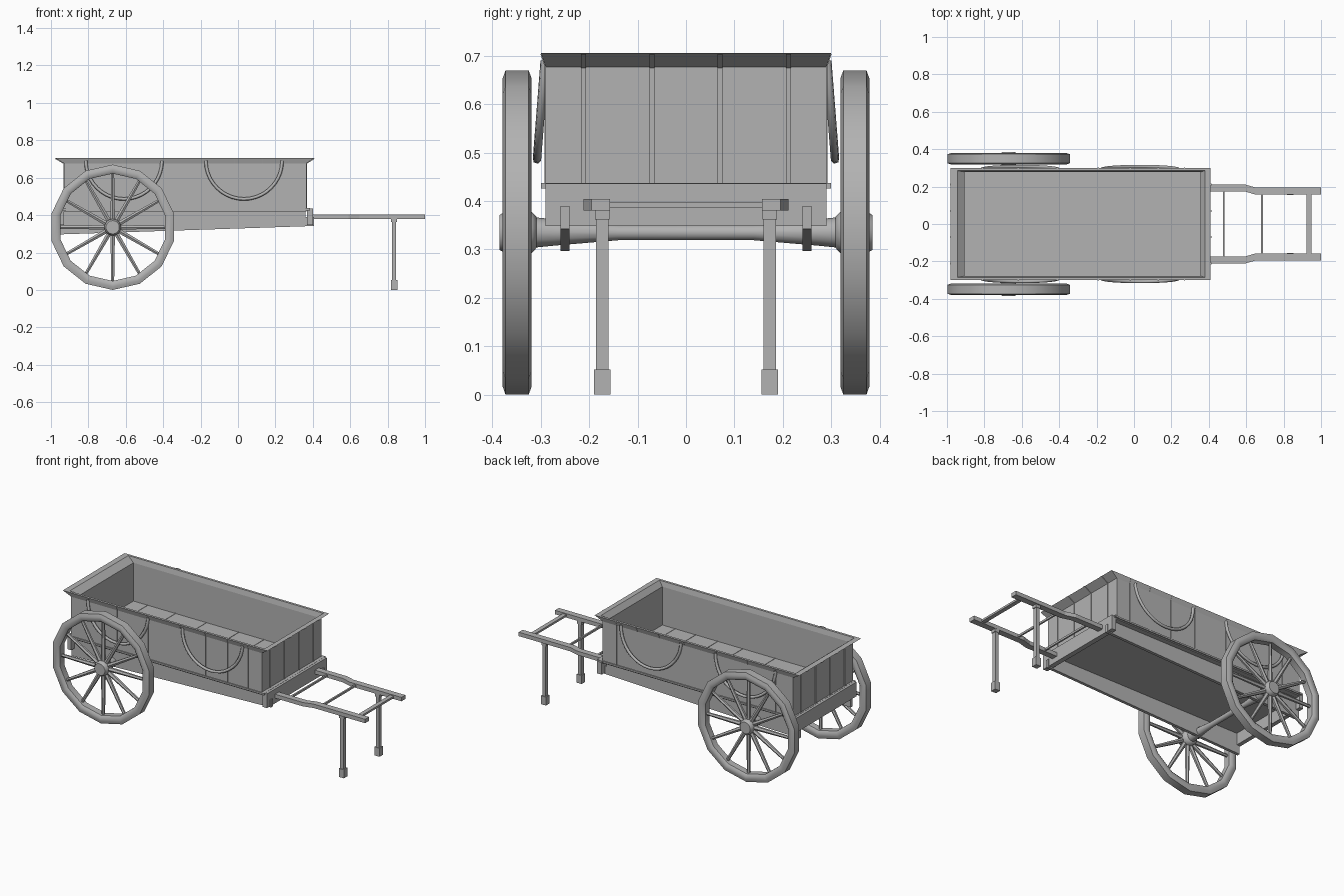
import bpy, bmesh, math
from mathutils import Matrix, Vector

if "Cube" in bpy.data.objects:
    bpy.data.objects.remove(bpy.data.objects["Cube"])

wood = bpy.data.materials.new("weathered_grey")
wood.use_nodes = True
GREY = (0.45, 0.45, 0.45, 1)
wood.diffuse_color = GREY
wood.node_tree.nodes["Principled BSDF"].inputs["Base Color"].default_value = GREY


def finish(name, bm, smooth=False):
    bmesh.ops.recalc_face_normals(bm, faces=bm.faces)
    mesh = bpy.data.meshes.new(name)
    bm.to_mesh(mesh)
    bm.free()
    obj = bpy.data.objects.new(name, mesh)
    bpy.context.collection.objects.link(obj)
    mesh.materials.append(wood)
    if smooth:
        bpy.ops.object.select_all(action='DESELECT')
        obj.select_set(True)
        bpy.context.view_layer.objects.active = obj
        bpy.ops.object.shade_smooth_by_angle(angle=math.radians(50))
    return obj


def box(name, x0, x1, y0, y1, z0, z1):
    bm = bmesh.new()
    bmesh.ops.create_cube(bm, size=1)
    for v in bm.verts:
        v.co = Vector(((x0 + x1) / 2 + v.co.x * (x1 - x0),
                       (y0 + y1) / 2 + v.co.y * (y1 - y0),
                       (z0 + z1) / 2 + v.co.z * (z1 - z0)))
    return finish(name, bm)


def loft(bm, rings, closed=False):
    """Skin equal-length rings of points; cap both ends unless closed."""
    loops = [[bm.verts.new(p) for p in ring] for ring in rings]
    pairs = list(zip(loops, loops[1:]))
    if closed:
        pairs.append((loops[-1], loops[0]))
    for a, b in pairs:
        for i in range(len(a)):
            j = (i + 1) % len(a)
            bm.faces.new((a[i], a[j], b[j], b[i]))
    if not closed:
        bm.faces.new(loops[0])
        bm.faces.new(loops[-1])


def extrude(name, profile, to_point, low, high):
    """Prism of a 2D profile between two offsets."""
    bm = bmesh.new()
    loft(bm, [[to_point(u, v, d) for u, v in profile] for d in (low, high)])
    return finish(name, bm)


def circle(cx, y, cz, r, n):
    return [(cx + r * math.sin(2 * math.pi * i / n), y,
             cz + r * math.cos(2 * math.pi * i / n)) for i in range(n)]


def lathe(name, cx, cz, profile, n, closed=False):
    bm = bmesh.new()
    loft(bm, [circle(cx, y, cz, r, n) for r, y in profile], closed)
    return finish(name, bm, smooth=True)


# Cargo box: outer wall, flared rim, inner wall and floor
def rect(x0, x1, y, z):
    return [(x0, -y, z), (x1, -y, z), (x1, y, z), (x0, y, z)]


bm = bmesh.new()
loft(bm, [rect(-0.93, 0.365, 0.29, 0.42), rect(-0.93, 0.365, 0.29, 0.677),
          rect(-0.98, 0.41, 0.30, 0.706), rect(-0.945, 0.38, 0.285, 0.706),
          rect(-0.905, 0.355, 0.278, 0.675), rect(-0.905, 0.355, 0.278, 0.44)])
finish("cargo_box", bm)

# Thin plank seams on the floor, sides and ends
for x in (-0.81, -0.62, -0.41, -0.19, -0.02, 0.13, 0.27):
    box("floor_seam", x - 0.003, x + 0.003, -0.278, 0.278, 0.439, 0.442)
    for s in (-1, 1):
        side = [(0.289, 0.435), (0.292, 0.435), (0.292, 0.677),
                (0.301, 0.704), (0.297, 0.704), (0.289, 0.677)]
        extrude("side_seam", side, lambda u, v, d: (d, s * u, v), x - 0.004, x + 0.004)
for y in (-0.212, -0.07, 0.07, 0.212):
    for s, wall in ((1, 0.365), (-1, 0.93)):
        flare = 0.045 if s > 0 else 0.05
        end = [(wall - 0.002, 0.435), (wall + 0.004, 0.435), (wall + 0.004, 0.675),
               (wall + flare + 0.004, 0.704), (wall + flare - 0.004, 0.704),
               (wall - 0.002, 0.679)]
        extrude("end_batten", end, lambda u, v, d: (s * u, d, v), y - 0.005, y + 0.005)

# Underframe: tapering side beams, end boards and ledges
beam = [(-0.95, 0.297), (0.405, 0.342), (0.405, 0.39), (0.36, 0.39),
        (0.36, 0.43), (-0.95, 0.43)]
for s in (-1, 1):
    extrude("side_beam", beam, lambda u, v, d: (u, d, v), s * 0.25 - 0.009, s * 0.25 + 0.009)
    box("side_ledge", -0.93, 0.37, *sorted((s * 0.285, s * 0.297)), 0.426, 0.436)
box("front_board", 0.37, 0.4, -0.29, 0.29, 0.348, 0.436)
box("front_ledge", 0.36, 0.385, -0.3, 0.3, 0.426, 0.437)
box("rear_board", -0.955, -0.93, -0.29, 0.29, 0.348, 0.436)
box("rear_ledge", -0.94, -0.92, -0.3, 0.3, 0.426, 0.437)

# Hanging hoops on both sides
for s in (-1, 1):
    for cx in (-0.61, 0.032):
        curve = bpy.data.curves.new("side_hoop", 'CURVE')
        curve.dimensions = '3D'
        curve.bevel_depth = 0.009
        curve.bevel_resolution = 1
        curve.use_fill_caps = True
        line = curve.splines.new('POLY')
        line.points.add(20)
        for i, p in enumerate(line.points):
            a = math.pi * i / 20
            p.co = (cx + 0.204 * math.cos(a), s * (0.292 + 0.016 * math.sin(a)),
                    0.69 - 0.204 * math.sin(a), 1)
        curve.materials.append(wood)
        bpy.context.collection.objects.link(bpy.data.objects.new("side_hoop", curve))

# Wheels: faceted rim, hub and tapered spokes
WX, WZ, WY = -0.67, 0.335, 0.349
rim = [(0.287, -0.02), (0.3, -0.03), (0.318, -0.03), (0.335, -0.024),
       (0.335, 0.024), (0.318, 0.03), (0.3, 0.03), (0.287, 0.02)]
hub = [(0.032, -0.04), (0.045, -0.028), (0.045, 0.022), (0.036, 0.036)]
for s in (-1, 1):
    lathe("wheel_rim", WX, WZ, [(r, s * (WY + y)) for r, y in rim], 14, closed=True)
    lathe("wheel_hub", WX, WZ, [(r, s * (WY + y)) for r, y in hub], 14)
    bm = bmesh.new()
    for i in range(12):
        turn = Matrix.Rotation(i * math.pi / 6, 4, 'Y')
        made = bmesh.ops.create_cone(bm, cap_ends=True, segments=6, radius1=0.014,
                                     radius2=0.009, depth=0.27,
                                     matrix=turn @ Matrix.Translation((0, 0, 0.165)))
        bmesh.ops.translate(bm, verts=made["verts"], vec=(WX, s * WY, WZ))
    finish("wheel_spokes", bm, smooth=True)

# Axle, thicker towards the hubs
axle = [(0.032, -0.32), (0.027, -0.27), (0.016, -0.14),
        (0.016, 0.14), (0.027, 0.27), (0.032, 0.32)]
lathe("axle", WX, WZ, axle, 12)

# Pull shafts with a jog, each on a leg with a foot block
shaft = [(0.38, 0.175), (0.59, 0.175), (0.65, 0.157), (1.0, 0.157),
         (1.0, 0.195), (0.65, 0.195), (0.59, 0.212), (0.38, 0.212)]
for s in (-1, 1):
    extrude("pull_shaft", shaft, lambda u, v, d: (u, s * v, d), 0.38, 0.404)
    y = s * 0.173
    box("prop_leg", 0.824, 0.846, y - 0.0125, y + 0.0125, 0.04, 0.385)
    box("leg_collar", 0.819, 0.851, y - 0.015, y + 0.015, 0.362, 0.381)
    box("leg_foot", 0.818, 0.852, y - 0.017, y + 0.017, 0, 0.052)

# Crossbars between the shafts
for x, half in ((0.48, 0.005), (0.685, 0.005), (0.935, 0.013)):
    box("shaft_crossbar", x - half, x + half, -0.18, 0.18, 0.386, 0.398)
